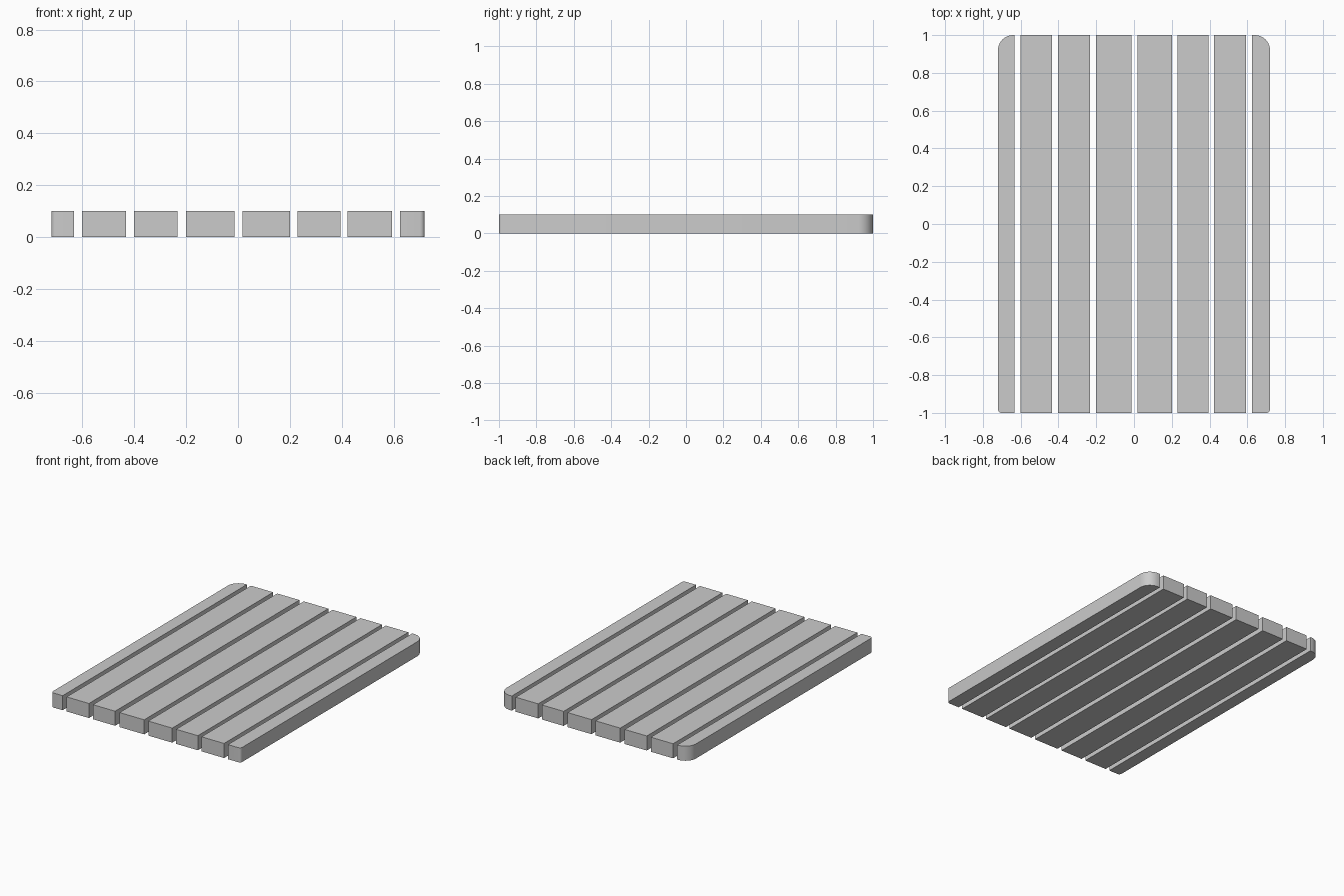
import bpy, bmesh
from math import sin, cos, pi

if "Cube" in bpy.data.objects:
    bpy.data.objects.remove(bpy.data.objects["Cube"])

HEIGHT, BACK_R, FRONT_R = 0.10, 0.08, 0.018


def arc(cx, cy, r, start, steps):
    """Quarter circle, counter-clockwise from the start angle."""
    return [(cx + r * cos(start + pi / 2 * i / steps),
             cy + r * sin(start + pi / 2 * i / steps)) for i in range(steps + 1)]


def extrude(name, outline):
    """Extrude a counter-clockwise outline from the ground to slat height."""
    bm = bmesh.new()
    base = bm.faces.new([bm.verts.new((x, y, 0)) for x, y in outline])
    top = bmesh.ops.extrude_face_region(bm, geom=[base], use_keep_orig=True)
    bmesh.ops.translate(bm, vec=(0, 0, HEIGHT),
                        verts=[v for v in top["geom"] if isinstance(v, bmesh.types.BMVert)])
    bmesh.ops.recalc_face_normals(bm, faces=bm.faces)
    mesh = bpy.data.meshes.new(name)
    bm.to_mesh(mesh)
    bm.free()
    obj = bpy.data.objects.new(name, mesh)
    bpy.context.collection.objects.link(obj)
    bpy.context.view_layer.objects.active = obj
    obj.select_set(True)
    bpy.ops.object.shade_smooth_by_angle()
    obj.select_set(False)


# Inner slats: plain boards with slightly uneven widths
inner = [(-0.602, -0.433), (-0.402, -0.234), (-0.20, -0.013),
         (0.018, 0.20), (0.23, 0.395), (0.423, 0.594)]
for i, (a, b) in enumerate(inner):
    extrude(f"slat_{i + 1}", [(a, -1), (b, -1), (b, 1), (a, 1)])

# Outer slats: large rounded back corner, small rounded front corner
for name, side, inside in (("left_edge_slat", -1, 0.633), ("right_edge_slat", 1, 0.624)):
    pts = [(inside, -1)]
    pts += arc(0.72 - FRONT_R, -1 + FRONT_R, FRONT_R, -pi / 2, 4)
    pts += arc(0.72 - BACK_R, 1 - BACK_R, BACK_R, 0, 10)
    pts.append((inside, 1))
    pts = [(side * x, y) for x, y in pts]
    extrude(name, pts if side > 0 else pts[::-1])
